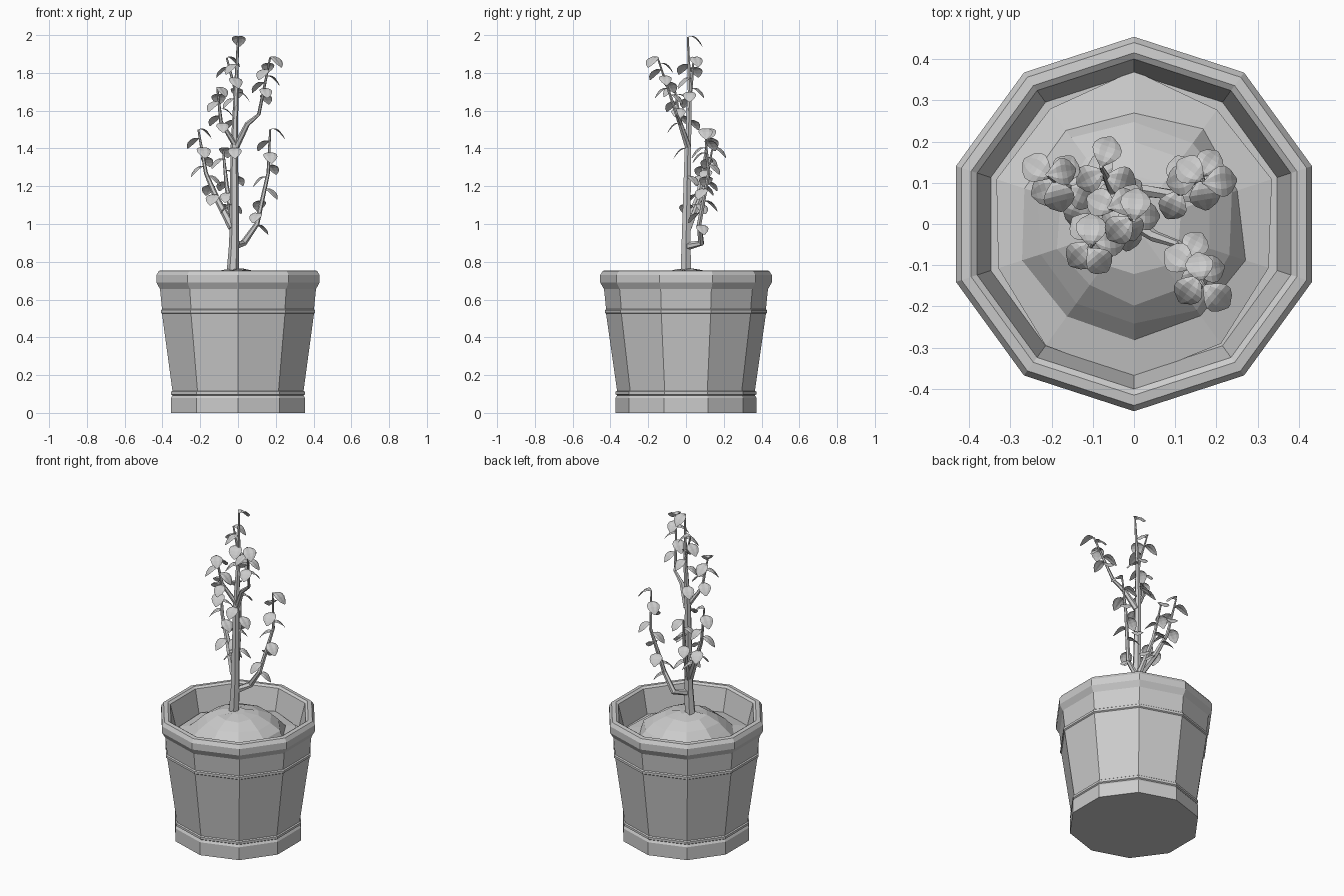
import bpy, bmesh, math, random
from mathutils import Vector, Matrix

if "Cube" in bpy.data.objects:
    bpy.data.objects.remove(bpy.data.objects["Cube"])

random.seed(4)
grey = bpy.data.materials.new("plain grey")
grey.diffuse_color = (0.6, 0.6, 0.6, 1)
grey.use_nodes = True
grey.node_tree.nodes["Principled BSDF"].inputs["Base Color"].default_value = grey.diffuse_color


def finish(bm, name):
    bmesh.ops.recalc_face_normals(bm, faces=bm.faces)
    me = bpy.data.meshes.new(name)
    bm.to_mesh(me)
    bm.free()
    me.materials.append(grey)
    bpy.context.collection.objects.link(bpy.data.objects.new(name, me))


def circle(r, sides, start=0.0):
    step = 2 * math.pi / sides
    return [Vector((r * math.cos(start + step * i), r * math.sin(start + step * i), 0))
            for i in range(sides)]


def skin(bm, rings):
    """Bridge rings of vertices with quads and cap both ends."""
    for a, b in zip(rings, rings[1:]):
        for i in range(len(a)):
            j = (i + 1) % len(a)
            bm.faces.new((a[i], a[j], b[j], b[i]))
    bm.faces.new(rings[0][::-1])
    bm.faces.new(rings[-1])


def lathe(name, profile, jitter=0.0):
    bm = bmesh.new()
    rings = []
    for r, z in profile:
        ring = []
        for v in circle(r, 10, math.pi / 2):
            v *= 1 + random.uniform(-jitter, jitter)
            v.z = z + random.uniform(-jitter, jitter) * 0.12
            ring.append(bm.verts.new(v))
        rings.append(ring)
    skin(bm, rings)
    finish(bm, name)


def bead(r, z):
    """Thin raised band around the pot."""
    return [(r - 0.007, z - 0.012), (r, z - 0.007), (r, z + 0.007), (r - 0.007, z + 0.012)]


# Ten-sided pot: foot, lower bead, tapered wall, upper bead, rolled rim, inner wall
lathe("pot", [(0.373, 0), (0.373, 0.08)] + bead(0.372, 0.105) + bead(0.43, 0.537)
      + [(0.434, 0.655), (0.454, 0.69), (0.454, 0.73), (0.44, 0.752),
         (0.415, 0.755), (0.4, 0.745), (0.365, 0.6)])

# Heaped soil
lathe("soil", [(0.358, 0.61), (0.275, 0.625), (0.25, 0.665), (0.19, 0.71),
               (0.12, 0.745), (0.04, 0.76)], jitter=0.05)


def at_height(pts, z):
    for a, b in zip(pts, pts[1:]):
        if z <= b.z:
            return a.lerp(b, max(0, (z - a.z) / (b.z - a.z)))
    return pts[-1].copy()


def add_leaf(bm, base, azimuth, size):
    """Broad leaf curling down over a quarter arc, with two pleats."""
    place = Matrix.Translation(base) @ Matrix.Rotation(math.radians(azimuth), 4, 'Z')
    rows = []
    for k in range(7):
        t = k / 6
        half = 0.05 + 0.43 * math.sin(math.pi * t ** 1.25) ** 0.8
        lift = 0.7 * t - 1.35 * t * t
        row = []
        for c in range(-2, 3):
            pleat = half * (0.05 - 0.06 * c * c if c else -0.08)
            row.append(bm.verts.new(place @ (Vector((t, half * c / 2, lift + pleat)) * size)))
        rows.append(row)
    for a, b in zip(rows, rows[1:]):
        for i in range(4):
            bm.faces.new((a[i], a[i + 1], b[i + 1], b[i]))


def stem(name, radius, path, lowest, count, azimuth):
    """Tapering six-sided stem; leaves spiral down from its tip to a lowest height."""
    pts = [Vector(p) for p in path]
    last = len(pts) - 1
    bm = bmesh.new()
    rings = []
    for k, p in enumerate(pts):
        along = pts[min(k + 1, last)] - pts[max(k - 1, 0)]
        turn = Vector((0, 0, 1)).rotation_difference(along)
        r = radius + (0.005 - radius) * k / last
        rings.append([bm.verts.new(p + turn @ v) for v in circle(r, 6)])
    skin(bm, rings)
    finish(bm, name)
    bm = bmesh.new()
    for i in range(count):
        z = pts[-1].z + (lowest - pts[-1].z) * i / (count - 1)
        add_leaf(bm, at_height(pts, z), azimuth + 137 * i, random.uniform(0.07, 0.08))
    finish(bm, name + "_leaves")


# Trunk and the branches leaving it, lowest first
stem("trunk", 0.034, [(-0.03, 0, 0.7), (-0.02, 0, 0.9), (-0.02, 0.01, 1.4),
                      (-0.01, 0.02, 1.7), (0, 0.01, 1.99)], 1.1, 7, 85)
stem("lower_right_branch", 0.022, [(-0.02, 0, 0.88), (0.03, 0.08, 0.9), (0.1, 0.07, 1),
                                   (0.16, 0.12, 1.27), (0.17, 0.1, 1.5)], 0.99, 9, 5)
stem("left_branch", 0.022, [(-0.03, 0, 0.98), (-0.11, 0.06, 1.13),
                            (-0.17, 0.09, 1.27), (-0.21, 0.12, 1.5)], 1.1, 9, 10)
stem("back_branch", 0.018, [(-0.02, 0.01, 0.97), (-0.06, 0.1, 1.2),
                            (-0.08, 0.14, 1.4)], 1.1, 6, 70)
stem("upper_right_branch", 0.018, [(-0.01, 0.01, 1.41), (0.05, -0.03, 1.53),
                                   (0.11, -0.05, 1.58), (0.17, -0.15, 1.88)], 1.68, 7, -40)
stem("upper_left_branch", 0.015, [(-0.01, 0.01, 1.41), (-0.09, -0.03, 1.54),
                                  (-0.11, -0.06, 1.72)], 1.53, 6, -50)
stem("top_branch", 0.011, [(-0.01, 0.01, 1.6), (-0.02, 0.03, 1.73),
                           (-0.06, 0.04, 1.88)], 1.66, 5, 20)
